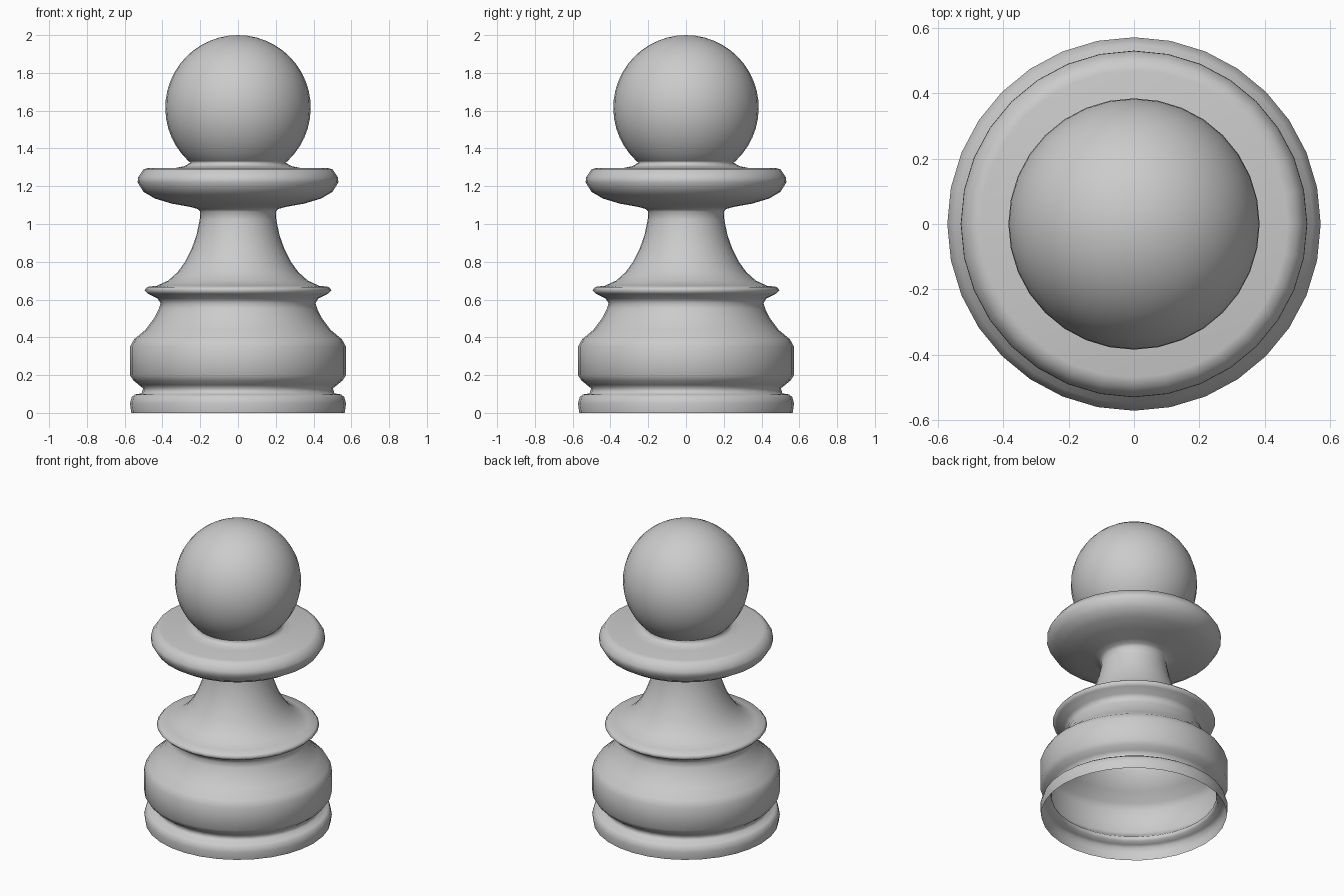
import bpy, bmesh, math

if "Cube" in bpy.data.objects:
    bpy.data.objects.remove(bpy.data.objects["Cube"])

SEGMENTS = 32


def lathe(name, profile):
    """Revolve (radius, height) points about z; a zero radius closes to a pole."""
    bm = bmesh.new()
    rings = []
    for r, z in profile:
        if r < 1e-5:
            rings.append([bm.verts.new((0, 0, z))] * SEGMENTS)
        else:
            rings.append([bm.verts.new((r * math.cos(2 * math.pi * i / SEGMENTS),
                                        r * math.sin(2 * math.pi * i / SEGMENTS), z))
                          for i in range(SEGMENTS)])
    for low, high in zip(rings, rings[1:]):
        for i in range(SEGMENTS):
            j = (i + 1) % SEGMENTS
            corners = list(dict.fromkeys((low[i], low[j], high[j], high[i])))
            bm.faces.new(corners)
    for f in bm.faces:
        f.smooth = True
    mesh = bpy.data.meshes.new(name)
    bm.to_mesh(mesh)
    bm.free()
    obj = bpy.data.objects.new(name, mesh)
    bpy.context.collection.objects.link(obj)
    return obj


# Hollow foot, open underneath, and the wide rounded base
profile = [(0.565, 0), (0.572, 0.05), (0.562, 0.085), (0.545, 0.098), (0.51, 0.103),
           (0.503, 0.13), (0.525, 0.148), (0.552, 0.17), (0.572, 0.20), (0.572, 0.35),
           (0.55, 0.39), (0.49, 0.44), (0.445, 0.50), (0.42, 0.55), (0.41, 0.58)]
# Thin ring above the base
profile += [(0.425, 0.605), (0.475, 0.63), (0.495, 0.65), (0.48, 0.667), (0.43, 0.673)]
# Flared stem
profile += [(0.37, 0.70), (0.32, 0.745), (0.28, 0.80), (0.245, 0.87),
            (0.22, 0.94), (0.203, 1.02), (0.20, 1.065)]
# Broad collar under the head
profile += [(0.215, 1.08), (0.25, 1.09), (0.35, 1.108), (0.44, 1.135), (0.50, 1.17),
            (0.531, 1.22), (0.53, 1.245), (0.50, 1.29), (0.47, 1.297),
            (0.33, 1.297), (0.285, 1.306), (0.25, 1.325)]
# Ball head, continuing to the top pole
radius, centre = 0.385, 1.615
steps = 18
for k in range(steps + 1):
    a = math.radians(-47 + 137 * k / steps)
    profile.append((radius * math.cos(a), centre + radius * math.sin(a)))

lathe("chess_pawn", profile)
